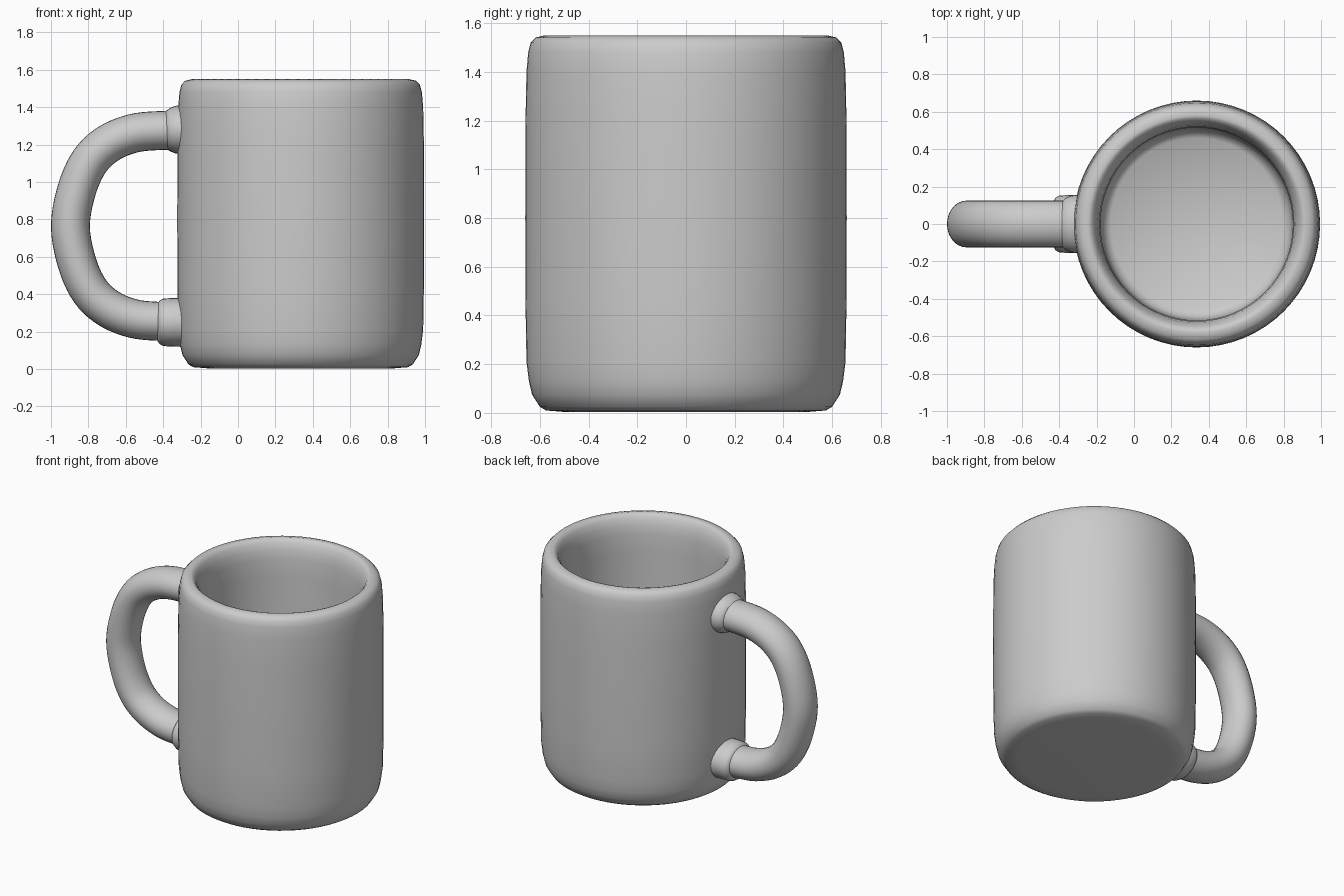
import bpy, bmesh, math
from mathutils import Vector

if "Cube" in bpy.data.objects:
    bpy.data.objects.remove(bpy.data.objects["Cube"])

CENTRE_X = 0.335


def make_object(name, bm):
    bmesh.ops.remove_doubles(bm, verts=bm.verts, dist=1e-5)
    bmesh.ops.recalc_face_normals(bm, faces=bm.faces)
    mesh = bpy.data.meshes.new(name)
    bm.to_mesh(mesh)
    bm.free()
    obj = bpy.data.objects.new(name, mesh)
    bpy.context.collection.objects.link(obj)
    bpy.ops.object.select_all(action='DESELECT')
    obj.select_set(True)
    bpy.context.view_layer.objects.active = obj
    bpy.ops.object.shade_smooth_by_angle(angle=math.radians(50))
    return obj


def lathe(name, profile, steps=64):
    bm = bmesh.new()
    verts = [bm.verts.new((r, 0, z)) for r, z in profile]
    edges = [bm.edges.new(pair) for pair in zip(verts, verts[1:])]
    bmesh.ops.spin(bm, geom=verts + edges, cent=(0, 0, 0), axis=(0, 0, 1),
                   angle=math.tau, steps=steps)
    bmesh.ops.translate(bm, verts=bm.verts, vec=(CENTRE_X, 0, 0))
    return make_object(name, bm)


def sweep(name, path, radii, sides=28):
    """Elliptical tube along an xz path; radii are (in-plane, y) pairs."""
    pts = [Vector((x, 0, z)) for x, z in path]
    bm = bmesh.new()
    rings = []
    for i, p in enumerate(pts):
        t = (pts[min(i + 1, len(pts) - 1)] - pts[max(i - 1, 0)]).normalized()
        n = Vector((-t.z, 0, t.x))
        a, b = radii[i]
        rings.append([bm.verts.new(p + n * a * math.cos(k * math.tau / sides)
                                   + Vector((0, b * math.sin(k * math.tau / sides), 0)))
                      for k in range(sides)])
    for r0, r1 in zip(rings, rings[1:]):
        for k in range(sides):
            j = (k + 1) % sides
            bm.faces.new((r0[k], r0[j], r1[j], r1[k]))
    bm.faces.new(rings[0])
    bm.faces.new(rings[-1])
    return make_object(name, bm)


def smooth_path(points, sub=5):
    p = [Vector(q) for q in points]
    p = [2 * p[0] - p[1]] + p + [2 * p[-1] - p[-2]]
    out = []
    for a, b, c, d in zip(p, p[1:], p[2:], p[3:]):
        for s in range(sub):
            t = s / sub
            out.append(0.5 * (2 * b + (c - a) * t + (2 * a - 5 * b + 4 * c - d) * t ** 2
                              + (3 * b - a - 3 * c + d) * t ** 3))
    return out + [p[-2]]


# Hollow cup: outside wall, rounded rim, inside wall and floor
lathe("cup_body", [
    (0, 0.004), (0.50, 0.004), (0.575, 0.01), (0.60, 0.025), (0.632, 0.075),
    (0.645, 0.13), (0.655, 0.21), (0.659, 0.45), (0.66, 0.8), (0.659, 1.2),
    (0.655, 1.40), (0.648, 1.48), (0.638, 1.52), (0.618, 1.541), (0.58, 1.55),
    (0.565, 1.545), (0.548, 1.525), (0.53, 1.48), (0.52, 1.42), (0.515, 1.30),
    (0.515, 0.30), (0.51, 0.22), (0.495, 0.16), (0.46, 0.135), (0, 0.13)])

# Handle: the upper half of the path is mirrored to the lower half
MID_Z = 0.765
half = [(-0.26, 1.276), (-0.42, 1.275), (-0.56, 1.260), (-0.69, 1.207),
        (-0.79, 1.115), (-0.86, 0.965)]
path = smooth_path(half + [(-0.896, MID_Z)]
                   + [(x, 2 * MID_Z - z) for x, z in reversed(half)])
sweep("handle", path, [(0.104, 0.125)] * len(path))

# Flared collars where the handle meets the cup
for name, z, xs in (("upper_collar", 1.28, (-0.385, -0.365, -0.335, -0.315, -0.25)),
                    ("lower_collar", 0.25, (-0.43, -0.42, -0.40, -0.35, -0.25))):
    sweep(name, [(x, z) for x in xs],
          [(0.100, 0.120), (0.115, 0.140), (0.127, 0.152), (0.130, 0.155), (0.132, 0.155)])
